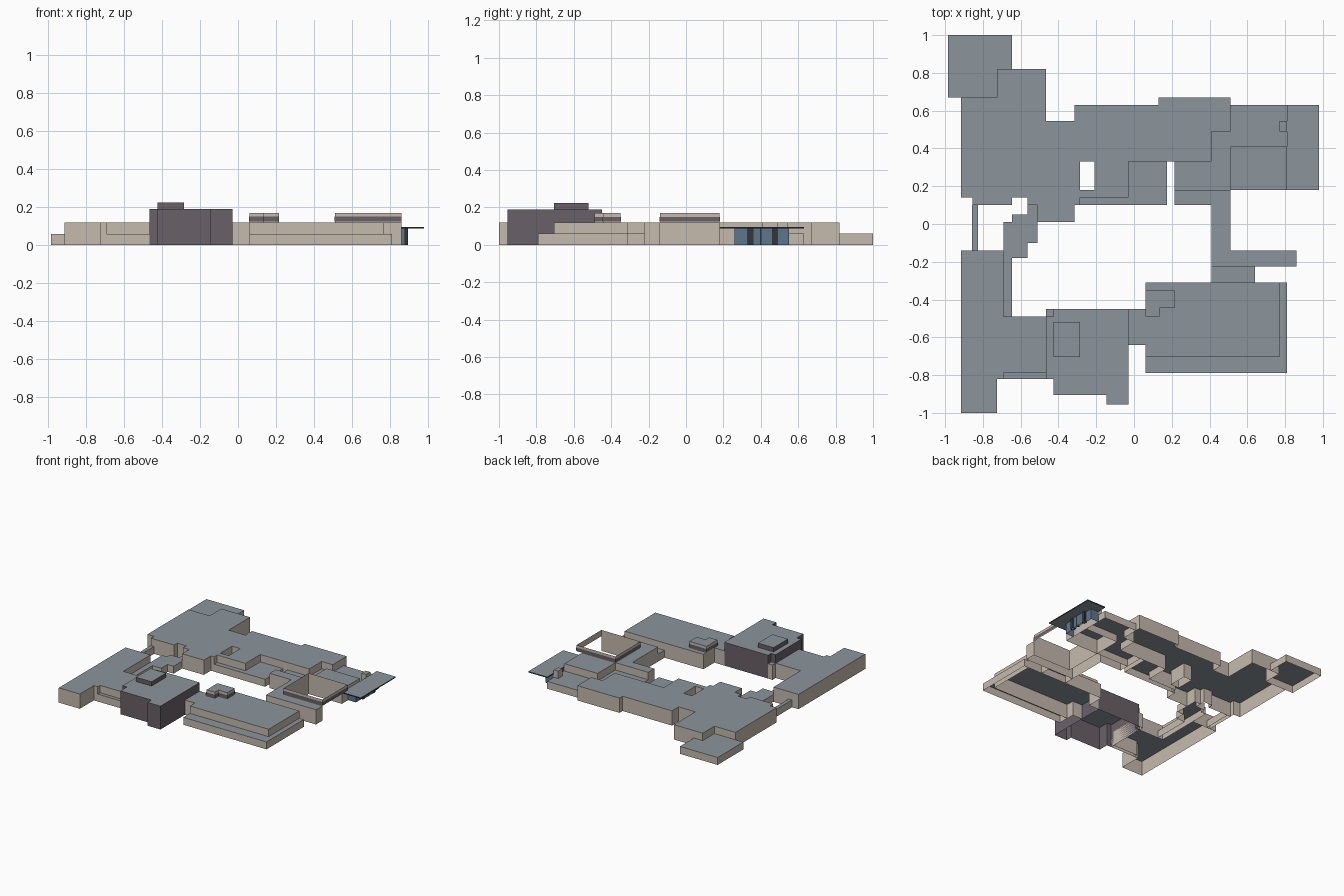
import bpy
import bmesh

cube = bpy.data.objects.get("Cube")
if cube:
    bpy.data.objects.remove(cube, do_unlink=True)


def material(name, r, g, b):
    mat = bpy.data.materials.new(name)
    mat.use_nodes = True
    mat.diffuse_color = (r, g, b, 1)
    mat.node_tree.nodes["Principled BSDF"].inputs["Base Color"].default_value = (r, g, b, 1)
    return mat


STONE = material("beige stone", 0.56, 0.49, 0.42)
ROOF = material("grey roof", 0.26, 0.30, 0.33)
DARK = material("dark plum cladding", 0.144, 0.118, 0.138)
GLASS = material("blue glass", 0.11, 0.18, 0.27)
TRIM = material("black trim", 0.035, 0.035, 0.04)

LOW, HIGH, TALL = 0.06, 0.12, 0.19


def shell(name, rects, top, base=0.0, wall=STONE, roof=ROOF, grow=0.0, floor=None):
    """Walls round a union of rectangles (x0, y0, x1, y1), with an optional flat roof."""
    rects = [(a - grow, b - grow, c + grow, d + grow) for a, b, c, d in rects]
    xs = sorted({x for r in rects for x in (r[0], r[2])})
    ys = sorted({y for r in rects for y in (r[1], r[3])})
    cells = set()
    for i in range(len(xs) - 1):
        for j in range(len(ys) - 1):
            mx, my = (xs[i] + xs[i + 1]) / 2, (ys[j] + ys[j + 1]) / 2
            if any(a < mx < c and b < my < d for a, b, c, d in rects):
                cells.add((i, j))
    bm = bmesh.new()

    def face(points, index):
        bm.faces.new([bm.verts.new(p) for p in points]).material_index = index

    for i, j in cells:
        corners = [(xs[i], ys[j]), (xs[i + 1], ys[j]), (xs[i + 1], ys[j + 1]), (xs[i], ys[j + 1])]
        if roof:
            face([(x, y, top) for x, y in corners], 1)
        if floor:
            face([(x, y, base) for x, y in reversed(corners)], 2)
        for k, (di, dj) in enumerate([(0, -1), (1, 0), (0, 1), (-1, 0)]):
            if (i + di, j + dj) not in cells:
                p, q = corners[k], corners[(k + 1) % 4]
                face([(*p, base), (*q, base), (*q, top), (*p, top)], 0)
    bmesh.ops.remove_doubles(bm, verts=bm.verts, dist=0.0001)
    mesh = bpy.data.meshes.new(name)
    bm.to_mesh(mesh)
    bm.free()
    for mat in (wall, roof or wall, floor or wall):
        mesh.materials.append(mat)
    obj = bpy.data.objects.new(name, mesh)
    bpy.context.collection.objects.link(obj)
    return obj


# North wing, with its small light well left open
shell("north_wing", [
    (-0.915, 0.14, -0.725, 0.67), (-0.725, 0.14, -0.465, 0.82),
    (-0.855, 0.10, -0.645, 0.14), (-0.565, 0.10, -0.51, 0.14),
    (-0.51, 0.01, -0.315, 0.14), (-0.465, 0.14, -0.315, 0.545),
    (-0.315, 0.10, -0.285, 0.63), (-0.285, 0.33, 0.13, 0.63),
    (-0.285, 0.14, -0.03, 0.18), (-0.21, 0.18, -0.03, 0.33),
    (0.13, 0.33, 0.41, 0.67), (0.41, 0.49, 0.51, 0.67)], HIGH)
shell("northwest_annex", [(-0.985, 0.67, -0.725, 1.0), (-0.725, 0.82, -0.645, 1.0)], LOW)
shell("inner_court_annex", [(-0.285, 0.10, -0.03, 0.14), (-0.03, 0.10, 0.175, 0.33)], LOW)

# East wing
shell("east_low_wing", [
    (0.215, 0.18, 0.51, 0.33), (0.41, 0.33, 0.51, 0.49),
    (0.51, 0.41, 0.81, 0.63)], LOW)
shell("east_hall", [(0.51, 0.18, 0.81, 0.41)], HIGH)
shell("east_roof_shaft", [(0.77, 0.49, 0.81, 0.545)], HIGH, LOW)
shell("east_corridor", [
    (0.215, 0.10, 0.41, 0.18), (0.41, -0.225, 0.51, 0.18),
    (0.51, -0.225, 0.86, -0.14)], HIGH)
shell("east_link", [(0.41, -0.31, 0.64, -0.225)], LOW)

# Raised open frame over the east courtyard
court = [(0.51, -0.14, 0.86, 0.18)]
shell("courtyard_frame", court, 0.17, HIGH, roof=None)
shell("courtyard_frame_band", court, 0.15, 0.125, DARK, None, 0.002)

# Entrance: glazed lobby, posts and canopy
shell("entrance_glass", [(0.81, 0.26, 0.88, 0.55)], 0.087, wall=GLASS, roof=GLASS)
for n, y in enumerate((0.33, 0.395, 0.46)):
    width = 0.008 if n == 1 else 0.03
    shell(f"entrance_post_{n + 1}", [(0.87, y, 0.895, y + width)], 0.087, wall=TRIM, roof=TRIM)
shell("entrance_side_glass", [(0.88, 0.36, 0.893, 0.46)], 0.087, wall=GLASS, roof=GLASS)
shell("entrance_canopy", [(0.81, 0.18, 0.98, 0.63)], 0.095, 0.087, TRIM, ROOF, floor=ROOF)

# Southeast building on its lower ledge
shell("southeast_building", [(0.06, -0.705, 0.77, -0.31), (-0.03, -0.64, 0.06, -0.45)], HIGH)
shell("southeast_ledge", [(0.06, -0.79, 0.81, -0.705), (0.77, -0.705, 0.81, -0.31)], LOW)
hut = [(0.06, -0.445, 0.215, -0.35), (0.06, -0.49, 0.135, -0.445)]
shell("roof_hut", hut, 0.17, HIGH)
shell("roof_hut_band", hut, 0.15, 0.125, DARK, None, 0.002)

# Tall clad block with its rooftop plant room
shell("tall_block", [
    (-0.425, -0.905, -0.145, -0.45), (-0.145, -0.955, -0.03, -0.45),
    (-0.465, -0.82, -0.425, -0.49)], TALL, wall=DARK)
shell("tall_block_corner", [(-0.465, -0.49, -0.425, -0.45)], HIGH)
shell("plant_room", [(-0.425, -0.705, -0.285, -0.52)], 0.225, TALL, DARK)

# Southwest wing and the stepped passage to the north
shell("southwest_wing", [
    (-0.915, -1.0, -0.725, -0.14), (-0.725, -0.82, -0.69, -0.14),
    (-0.69, -0.79, -0.465, -0.49)], HIGH)
shell("southwest_ledge", [(-0.69, -0.82, -0.465, -0.79)], LOW)
shell("west_link", [(-0.857, -0.14, -0.827, 0.10)], LOW)
shell("stepped_passage", [
    (-0.69, -0.49, -0.645, 0.01), (-0.645, -0.18, -0.565, 0.05),
    (-0.565, -0.10, -0.51, 0.10)], LOW)
